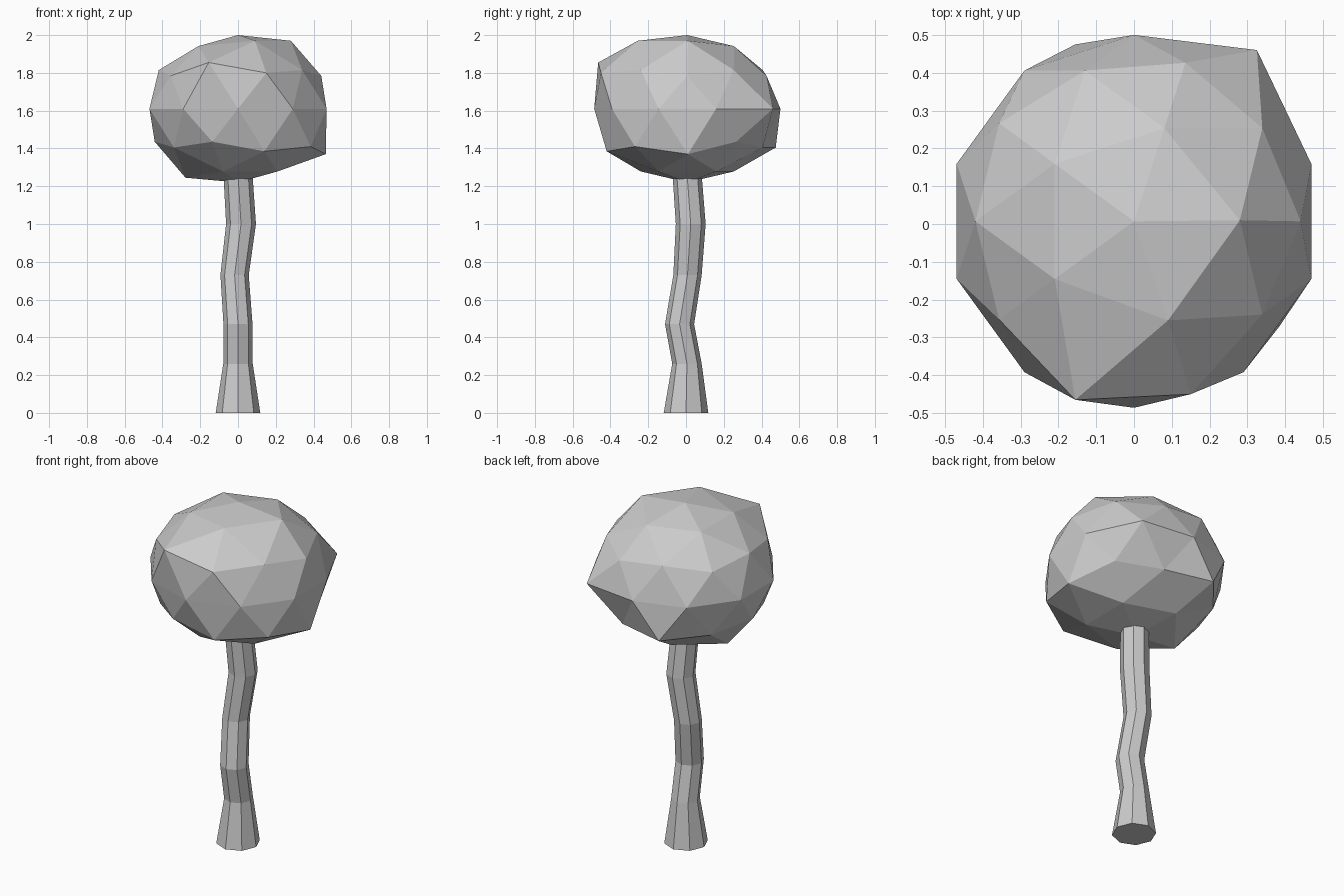
import bpy, bmesh
from math import sin, cos, pi
from mathutils import Vector

if "Cube" in bpy.data.objects:
    bpy.data.objects.remove(bpy.data.objects["Cube"])


def make_object(name, bm):
    bmesh.ops.recalc_face_normals(bm, faces=bm.faces)
    mesh = bpy.data.meshes.new(name)
    bm.to_mesh(mesh)
    bm.free()
    obj = bpy.data.objects.new(name, mesh)
    bpy.context.collection.objects.link(obj)
    return obj


# Trunk: crooked eight-sided column, rings given as (x, y, z, radius)
SIDES = 8
rings = [(0, 0, 0, 0.118), (0, 0.005, 0.26, 0.078), (0.0, -0.034, 0.47, 0.077),
         (-0.018, 0.008, 0.73, 0.075), (0.016, 0.025, 1.0, 0.079),
         (0, 0.006, 1.26, 0.077)]
bm = bmesh.new()
loops = []
for x, y, z, r in rings:
    loops.append([bm.verts.new((x + r * cos(2 * pi * i / SIDES),
                                y + r * sin(2 * pi * i / SIDES), z))
                  for i in range(SIDES)])
for low, high in zip(loops, loops[1:]):
    for i in range(SIDES):
        j = (i + 1) % SIDES
        bm.faces.new((low[i], low[j], high[j], high[i]))
bm.faces.new(loops[0][::-1])
bm.faces.new(loops[-1])
make_object("trunk", bm)

# Crown: squashed faceted ball
bm = bmesh.new()
bmesh.ops.create_icosphere(bm, subdivisions=2, radius=1)
for v in bm.verts:
    v.co = Vector((v.co.x * 0.493, v.co.y * 0.493 + 0.007, v.co.z * 0.39 + 1.61))

# Irregular bumps: the nearest corner is pulled out to each point
bumps = [(0.28, 0.01, 1.97), (0.09, -0.255, 1.97), (-0.155, -0.465, 1.855),
         (0.15, -0.45, 1.80), (0.325, 0.46, 1.61), (-0.155, 0.475, 1.405),
         (0.385, -0.27, 1.41), (0.465, 0.01, 1.37), (0.14, -0.42, 1.385),
         (-0.278, 0.007, 1.245)]
for p in map(Vector, bumps):
    min(bm.verts, key=lambda v: (v.co - p).length).co = p
make_object("crown", bm)
